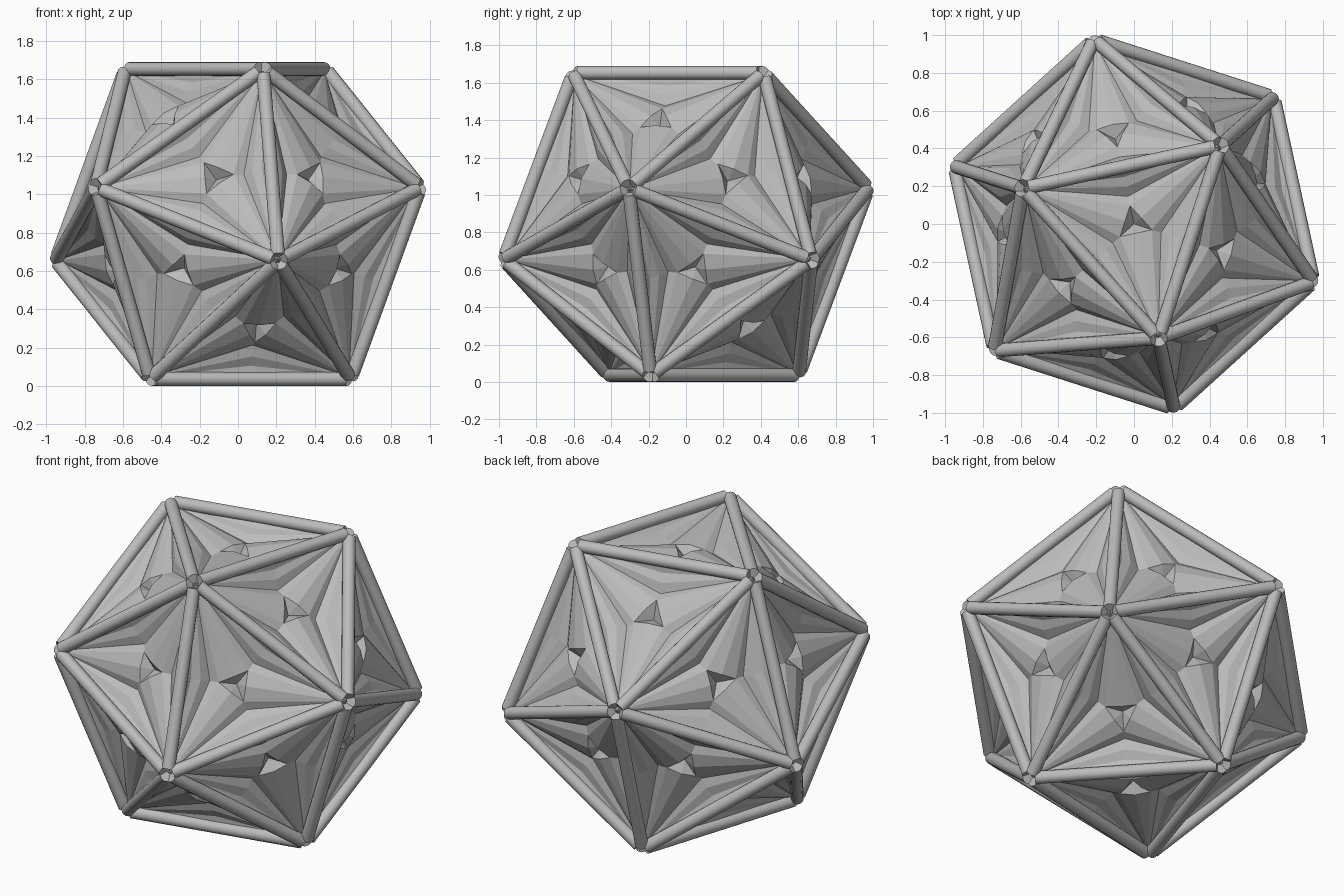
import bpy, bmesh
from math import radians, cos, sin, pi
from mathutils import Vector

if "Cube" in bpy.data.objects:
    bpy.data.objects.remove(bpy.data.objects["Cube"])

RADIUS = 1.017       # corner distance from the middle
ROD = 0.036          # edge rod radius
ROD_GAP = 0.03       # rod end to corner
MIDDLE = Vector((0, 0, 0.845))
TURN = radians(-77.8)

grey = bpy.data.materials.new("mid_grey")
grey.use_nodes = True
grey.diffuse_color = (0.5, 0.5, 0.5, 1)
grey.node_tree.nodes["Principled BSDF"].inputs["Base Color"].default_value = (0.5, 0.5, 0.5, 1)


def make_object(name, bm):
    mesh = bpy.data.meshes.new(name)
    bm.to_mesh(mesh)
    bm.free()
    mesh.materials.append(grey)
    obj = bpy.data.objects.new(name, mesh)
    bpy.context.collection.objects.link(obj)
    obj.location = MIDDLE
    return obj


# Icosahedron frame: two triangle rings above, mirrored through the middle
corners = []
for ring, height, offset in ((0.6071, 0.7947, 0), (0.9822, 0.1876, pi)):
    for k in range(3):
        a = TURN + offset + k * 2 * pi / 3
        p = Vector((ring * cos(a), ring * sin(a), height)) * RADIUS
        corners += [p, -p]
frame = bmesh.new()
for p in corners:
    frame.verts.new(p)
bmesh.ops.convex_hull(frame, input=frame.verts[:])
triangles = [[v.co.copy() for v in f.verts] for f in frame.faces]
edges = [[v.co.copy() for v in e.verts] for e in frame.edges]
frame.free()

# Sunken star panels: fans of slim facets stepping down from each edge
STEPS = ((0.30, 0.0), (0.255, 0.045), (0.20, 0.06), (0.15, 0.095), (0.10, 0.07))
panels = bmesh.new()


def facet(*points):
    panels.faces.new([panels.verts.new(p) for p in points])


for tri in triangles:
    centre = sum(tri, Vector()) / 3
    normal = centre.normalized()
    tips = [p * 0.985 for p in tri]
    hub = centre - normal * 0.12
    inner = []
    for i in range(3):
        a, b = tips[i], tips[(i + 1) % 3]
        out = ((tri[i] + tri[(i + 1) % 3]) / 2 - centre).normalized()
        line = [centre + out * r - normal * d for r, d in STEPS]
        facet(a, b, line[0])
        for p, q in zip(line, line[1:]):
            facet(a, p, q)
            facet(b, q, p)
        inner.append(line[-1])
    # Ridged arm to each corner and the little star dent in the centre
    for i in range(3):
        t1, t2 = inner[i - 1], inner[i]
        ridge = (t1 + t2) / 2 + normal * 0.015
        facet(tips[i], t1, ridge)
        facet(tips[i], ridge, t2)
        facet(hub, ridge, t1)
        facet(hub, t2, ridge)
bmesh.ops.remove_doubles(panels, verts=panels.verts[:], dist=0.0005)
bmesh.ops.recalc_face_normals(panels, faces=panels.faces[:])
make_object("star_panels", panels)

# Rods along every edge
rods = bmesh.new()
for a, b in edges:
    along = b - a
    new = bmesh.ops.create_cone(rods, cap_ends=True, segments=16, radius1=ROD, radius2=ROD,
                                depth=along.length - 2 * ROD_GAP)["verts"]
    turn = along.to_track_quat('Z', 'Y').to_matrix().to_4x4()
    bmesh.ops.transform(rods, matrix=turn, verts=new)
    bmesh.ops.translate(rods, vec=(a + b) / 2, verts=new)
edge_rods = make_object("edge_rods", rods)
bpy.ops.object.select_all(action='DESELECT')
edge_rods.select_set(True)
bpy.context.view_layer.objects.active = edge_rods
bpy.ops.object.shade_smooth_by_angle(angle=radians(40))
